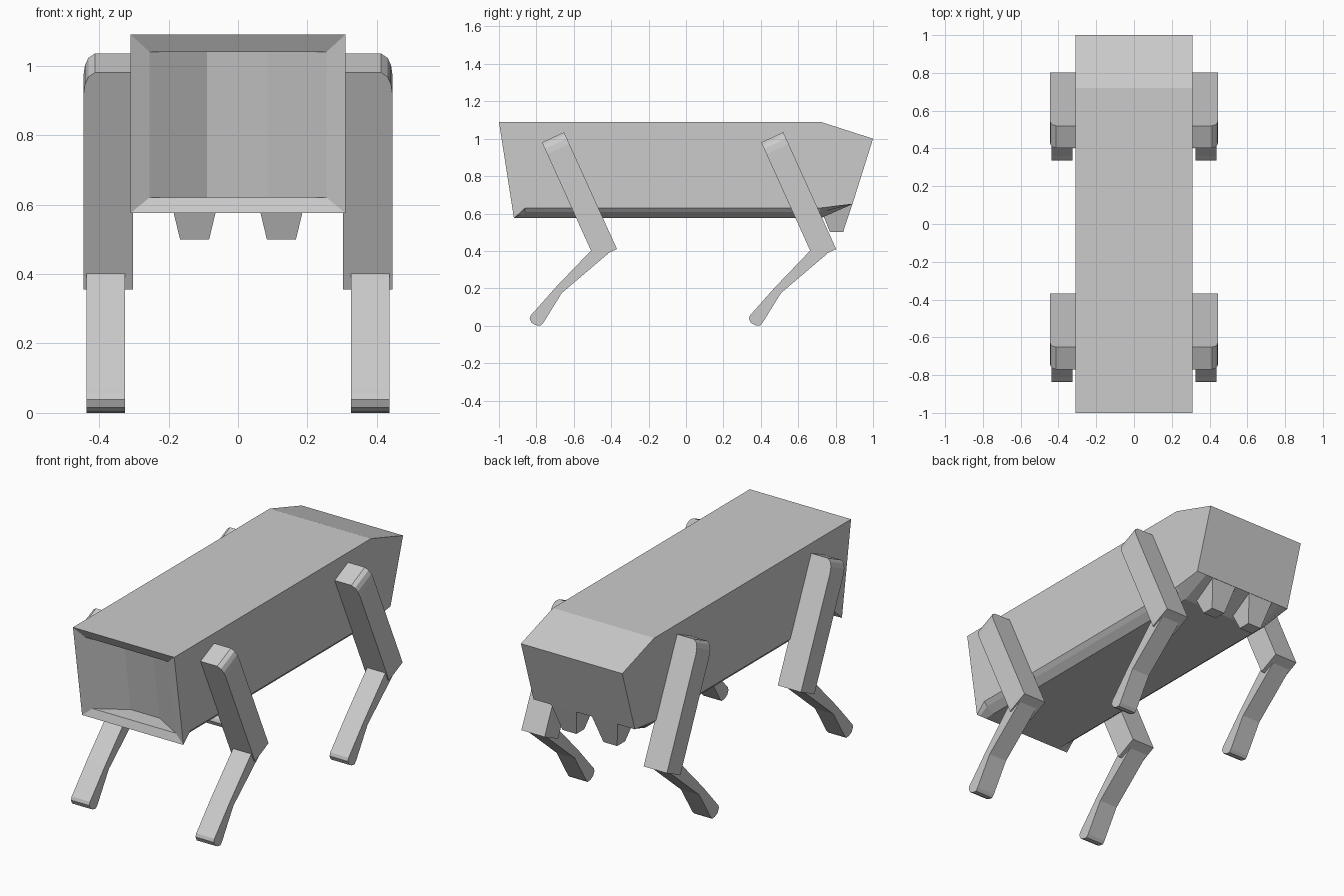
import bpy
import bmesh

if "Cube" in bpy.data.objects:
    bpy.data.objects.remove(bpy.data.objects["Cube"])


def make_object(name, bm):
    bmesh.ops.remove_doubles(bm, verts=bm.verts, dist=0.0005)
    bmesh.ops.recalc_face_normals(bm, faces=bm.faces)
    mesh = bpy.data.meshes.new(name)
    bm.to_mesh(mesh)
    bm.free()
    obj = bpy.data.objects.new(name, mesh)
    bpy.context.collection.objects.link(obj)
    return obj


def bridge(bm, a, b):
    n = len(a)
    for i in range(n):
        j = (i + 1) % n
        bm.faces.new((a[i], a[j], b[j], b[i]))


def prism(name, loop_a, loop_b):
    bm = bmesh.new()
    a = [bm.verts.new(p) for p in loop_a]
    b = [bm.verts.new(p) for p in loop_b]
    bridge(bm, a, b)
    bm.faces.new(a)
    bm.faces.new(b)
    return make_object(name, bm)


# Body: half cross-sections (x, y, z) from top corner to underside, mirrored
sections = [
    [(.31, -1, 1.09), (.31, -.92, .575), (.29, -.92, .575), (.25, -.92, .575)],
    [(.31, -.86, 1.09), (.31, -.86, .63), (.29, -.86, .607), (.25, -.86, .575)],
    [(.31, .72, 1.09), (.31, .72, .63), (.29, .72, .607), (.25, .72, .575)],
    [(.31, 1, 1.0), (.31, .89, .65), (.29, .89, .65), (.25, .89, .65)],
]
bm = bmesh.new()
rings = []
for half in sections:
    loop = half + [(-x, y, z) for x, y, z in reversed(half)]
    rings.append([bm.verts.new(p) for p in loop])
for a, b in zip(rings, rings[1:]):
    bridge(bm, a, b)
bm.faces.new(rings[-1])


# Recessed, folded front panel inside a sloping rim
def front_point(x, z, depth):
    return bm.verts.new((x, -1 + .08 * (1.09 - z) / .515 + depth, z))


columns = [(-.255, .02), (-.09, .12), (.085, .12), (.255, .02)]
top = [front_point(x, 1.04, d) for x, d in columns]
low = [front_point(x, .62, d) for x, d in columns]
for i in range(3):
    bm.faces.new((top[i], top[i + 1], low[i + 1], low[i]))
bm.faces.new(top)
bm.faces.new(low)
r = rings[0]
bm.faces.new((r[7], r[0], top[3], top[0]))
bm.faces.new((r[0], r[1], low[3], top[3]))
bm.faces.new(r[1:7] + [low[0], low[3]])
bm.faces.new((r[6], r[7], top[0], low[0]))
make_object("body", bm)

# Two tapered tabs under the rear
for side, label in ((-1, "left"), (1, "right")):
    def rect(w, y0, y1, z):
        c = side * .125
        return [(c - w, y0, z), (c + w, y0, z), (c + w, y1, z), (c - w, y1, z)]
    prism("rear_tab_" + label, rect(.078, .71, .889, .65), rect(.042, .77, .84, .5))

# Legs: upper block with rounded outer top edge, lower bent profile with foot
upper_outline = [(.303, 0), (.445, 0), (.445, .90), (.441, .945),
                 (.431, .98), (.412, 1), (.303, 1)]
lower_profile = [(.668, .406), (.475, .205), (.36, .075), (.342, .056), (.336, .038),
                 (.347, .015), (.37, .003), (.395, 0), (.409, .015),
                 (.508, .175), (.755, .385)]
for y_off, end in ((0, "rear"), (-1.172, "front")):
    for side, label in ((-1, "left"), (1, "right")):
        tag = f"{end}_{label}"
        front = [(side * x, .685 - .283 * t + y_off, .355 + .625 * t) for x, t in upper_outline]
        back = [(x, y + .118, z + .055) for x, y, z in front]
        prism("upper_leg_" + tag, front, back)
        prism("lower_leg_" + tag,
              [(side * .325, y + y_off, z) for y, z in lower_profile],
              [(side * .437, y + y_off, z) for y, z in lower_profile])
